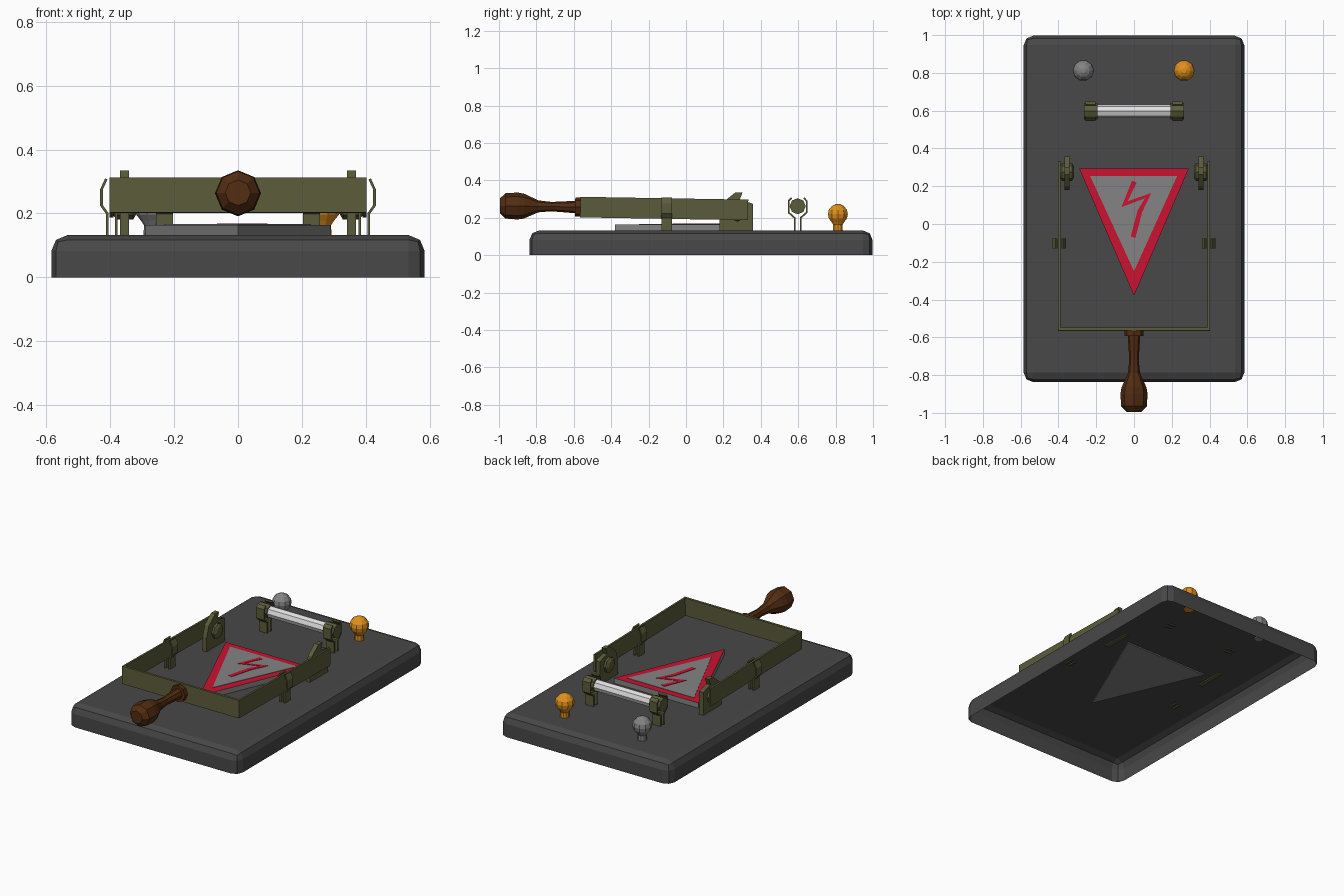
import bpy, bmesh, math
from mathutils import Matrix, Vector

if "Cube" in bpy.data.objects:
    bpy.data.objects.remove(bpy.data.objects["Cube"])


def mat(name, r, g, b):
    m = bpy.data.materials.new(name)
    m.diffuse_color = (r, g, b, 1)
    m.use_nodes = True
    m.node_tree.nodes["Principled BSDF"].inputs["Base Color"].default_value = m.diffuse_color
    return m


CHARCOAL = mat("charcoal", 0.065, 0.065, 0.065)
OLIVE = mat("olive_metal", 0.105, 0.105, 0.043)
BROWN = mat("brown_wood", 0.085, 0.026, 0.006)
WHITE = mat("white_ceramic", 0.75, 0.75, 0.75)
ORANGE = mat("orange", 0.75, 0.28, 0.012)
GREY = mat("grey", 0.23, 0.23, 0.23)
RED = mat("red", 0.6, 0.006, 0.03)


def finish(bm, name, *mats, recalc=True):
    if recalc:
        bmesh.ops.recalc_face_normals(bm, faces=bm.faces[:])
    me = bpy.data.meshes.new(name)
    bm.to_mesh(me)
    bm.free()
    for m in mats:
        me.materials.append(m)
    ob = bpy.data.objects.new(name, me)
    bpy.context.collection.objects.link(ob)
    return ob


def prism(name, pts, axis, lo, hi, *mats):
    """Extrude a 2D outline along an axis."""
    place = {"X": lambda a, b, h: (h, a, b),
             "Y": lambda a, b, h: (a, h, b),
             "Z": lambda a, b, h: (a, b, h)}[axis]
    bm = bmesh.new()
    rings = [[bm.verts.new(place(a, b, h)) for a, b in pts] for h in (lo, hi)]
    n = len(pts)
    for ring in rings:
        bm.faces.new(ring)
    for i in range(n):
        j = (i + 1) % n
        bm.faces.new((rings[0][i], rings[0][j], rings[1][j], rings[1][i]))
    return finish(bm, name, *mats)


def lathe(name, profile, axis, centre, sides, material):
    """Spin (radius, height) points round an axis through centre."""
    rot = {"X": Matrix.Rotation(math.pi / 2, 4, "Y"),
           "Y": Matrix.Rotation(-math.pi / 2, 4, "X"),
           "Z": Matrix.Identity(4)}[axis]
    bm = bmesh.new()
    rings = []
    for r, h in profile:
        rings.append([bm.verts.new((r * math.cos(t), r * math.sin(t), h))
                      for t in (2 * math.pi * i / sides for i in range(sides))])
    for a, b in zip(rings, rings[1:]):
        for i in range(sides):
            j = (i + 1) % sides
            bm.faces.new((a[i], a[j], b[j], b[i]))
    bm.faces.new(rings[0])
    bm.faces.new(rings[-1])
    bmesh.ops.transform(bm, matrix=Matrix.Translation(centre) @ rot, verts=bm.verts[:])
    return finish(bm, name, material)


def ribbon(path, width):
    """Outline of a mitred stroke along a 2D path."""
    p = [Vector(q) for q in path]
    left, right = [], []
    for i, q in enumerate(p):
        d1 = (q - p[i - 1]).normalized() if i else (p[1] - q).normalized()
        d2 = (p[i + 1] - q).normalized() if i < len(p) - 1 else d1
        n1, n2 = Vector((-d1.y, d1.x)), Vector((-d2.y, d2.x))
        m = (n1 + n2).normalized()
        off = m * (width / 2) * min(1 / max(m.dot(n1), 0.1), 1.7)
        left.append(tuple(q + off))
        right.append(tuple(q - off))
    return left + right[::-1]


# Base: rounded shell, open underneath
bm = bmesh.new()
bmesh.ops.create_cube(bm, size=1)
bmesh.ops.transform(bm, verts=bm.verts[:], matrix=Matrix.Translation((0, 0.08, 0.066))
                    @ Matrix.Diagonal((1.168, 1.834, 0.132, 1)))
edges = [e for e in bm.edges if max(v.co.z for v in e.verts) > 0.1]
bmesh.ops.bevel(bm, geom=edges, offset=0.05, segments=2, profile=0.5, affect="EDGES")
bmesh.ops.delete(bm, geom=[f for f in bm.faces if f.calc_center_median().z < 0.001],
                 context="FACES_ONLY")
finish(bm, "base", CHARCOAL, recalc=False)

# Warning triangle: grey slab with red top, grey field and red bolt
slab = prism("warning_slab", [(-0.29, 0.293), (0.29, 0.293), (0, -0.38)],
             "Z", 0.125, 0.164, GREY, RED)
for f in slab.data.polygons:
    f.material_index = 1 if f.normal.z > 0.9 else 0
prism("warning_field", [(-0.232, 0.253), (0.228, 0.253), (0, -0.25)], "Z", 0.162, 0.1665, GREY)
prism("warning_bolt", ribbon([(0.002, 0.225), (-0.05, 0.105), (0.075, 0.15),
                              (0.032, 0.07), (-0.005, -0.07)], 0.026),
      "Z", 0.165, 0.169, RED)

# Swinging frame with handle, tilted slightly about the hinge
t = 0.012
frame = prism("switch_frame", [(-0.402, 0.332), (-0.402, -0.565), (0.402, -0.565), (0.402, 0.332),
                               (0.402 - t, 0.332), (0.402 - t, -0.55), (-0.402 + t, -0.55),
                               (-0.402 + t, 0.332)], "Z", 0.188, 0.298, OLIVE)
handle = lathe("handle", [(0.04, -0.995), (0.068, -0.965), (0.072, -0.9), (0.066, -0.865),
                          (0.032, -0.79), (0.025, -0.72), (0.033, -0.593), (0.051, -0.593),
                          (0.051, -0.56)], "Y", (0, 0, 0.243), 8, BROWN)
pivot = Vector((0, 0.28, 0.243))
tilt = (Matrix.Translation(pivot) @ Matrix.Rotation(-0.017, 4, "X")
        @ Matrix.Translation(-pivot))
for ob in (frame, handle):
    ob.data.transform(tilt)

# Spring clip profiles (offset from centre, height)
ARM_CLIP = [(0.014, 0.125), (0.014, 0.2), (0.032, 0.225), (0.032, 0.275), (0.017, 0.308)]
FUSE_CLIP = [(0.016, 0.125), (0.016, 0.2), (0.048, 0.228), (0.048, 0.29), (0.033, 0.307)]

for s, side in ((-1, "left"), (1, "right")):
    # Hinge plate and pivot bolt
    prism("hinge_plate_" + side, [(0.18, 0.125), (0.357, 0.125), (0.357, 0.275), (0.33, 0.285),
                                  (0.287, 0.295), (0.302, 0.335), (0.263, 0.335),
                                  (0.2, 0.285), (0.18, 0.22)],
          "X", s * 0.341, s * 0.369, OLIVE)
    lathe("hinge_bolt_" + side, [(0.03, s * 0.318), (0.047, s * 0.328), (0.047, s * 0.345),
                                 (0.047, s * 0.38), (0.03, s * 0.393)],
          "X", (0, 0.275, 0.228), 8, OLIVE)
    for k, which in ((-1, "a"), (1, "b")):
        # Clips that grip the frame arms
        prism(f"arm_clip_{side}_{which}",
              ribbon([(s * 0.395 + k * w, z) for w, z in ARM_CLIP], 0.008),
              "Y", -0.13, -0.076, OLIVE)
        # Clips that hold the fuse
        prism(f"fuse_clip_{side}_{which}",
              ribbon([(0.597 + k * w, z) for w, z in FUSE_CLIP], 0.009),
              "X", s * 0.203, s * 0.257, OLIVE)
    # Fuse end cap
    lathe("fuse_cap_" + side, [(0.043, s * 0.193), (0.043, s * 0.266)],
          "X", (0, 0.597, 0.262), 8, OLIVE)

# Fuse tube
lathe("fuse_tube", [(0.035, -0.2), (0.035, 0.2)], "X", (0, 0.597, 0.262), 8, WHITE)

# Terminal knobs
KNOB = [(0.028, 0.125), (0.026, 0.163), (0.036, 0.178), (0.051, 0.197), (0.056, 0.22),
        (0.051, 0.243), (0.034, 0.263), (0.012, 0.274)]
lathe("grey_knob", KNOB, "Z", (-0.268, 0.812, 0), 10, GREY)
lathe("orange_knob", KNOB, "Z", (0.265, 0.812, 0), 10, ORANGE)
